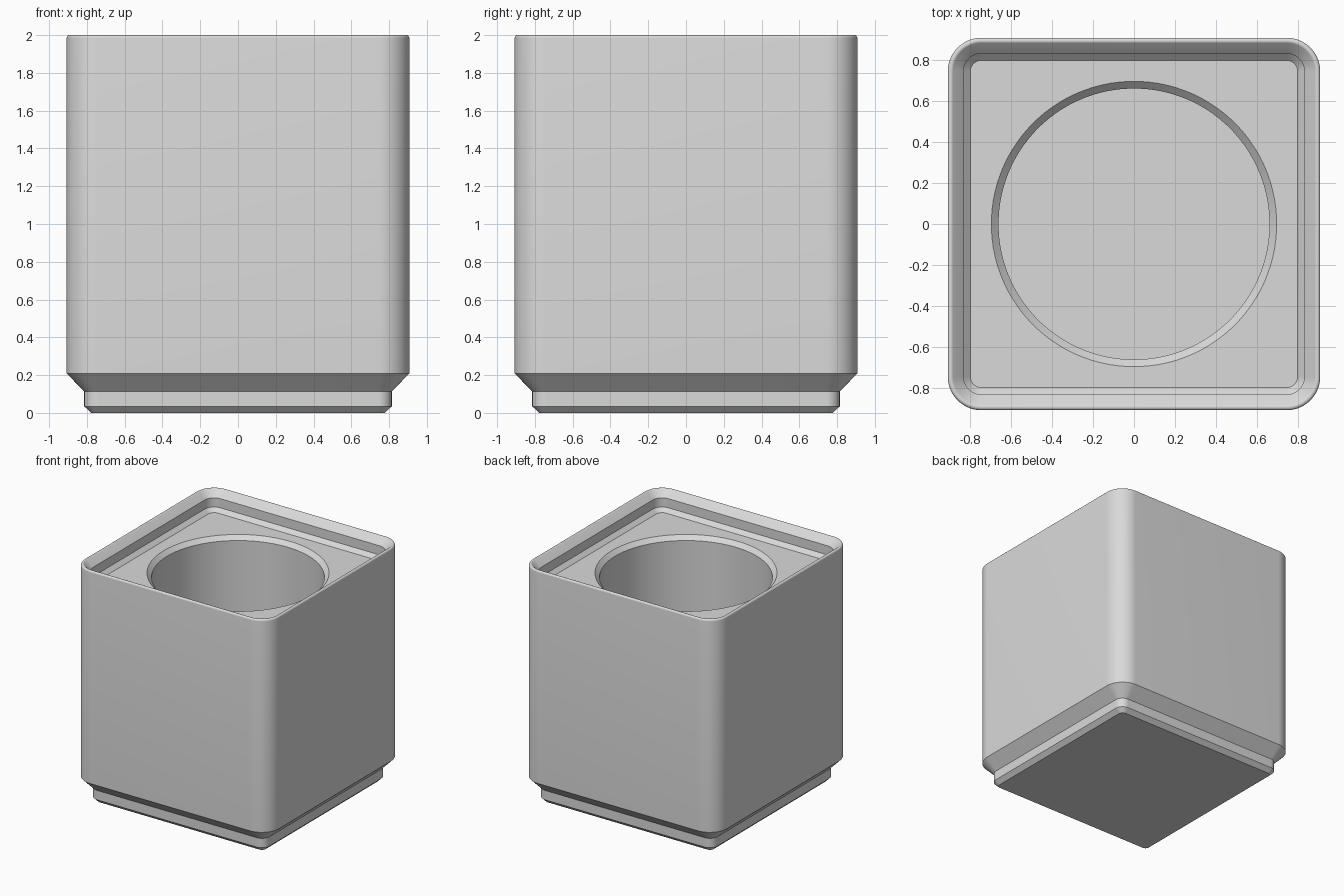
import bpy
import bmesh
from math import cos, sin, radians

cube = bpy.data.objects.get("Cube")
if cube:
    bpy.data.objects.remove(cube, do_unlink=True)

HALF, CORNER = 0.907, 0.164   # outer half width and corner radius
STEPS = 24                    # points per corner


def square_ring(half, z):
    """Rounded square whose corners stay concentric with the outer wall."""
    radius = CORNER - (HALF - half)
    centre = half - radius
    points = []
    for k in range(4):
        mid = radians(90 * k + 45)
        cx = centre if cos(mid) > 0 else -centre
        cy = centre if sin(mid) > 0 else -centre
        for j in range(STEPS):
            a = radians(90 * (k + j / (STEPS - 1)))
            points.append((cx + radius * cos(a), cy + radius * sin(a), z))
    return points


def circle_ring(radius, z):
    count = 4 * STEPS
    angles = [radians(360 * (i + 0.5) / count) for i in range(count)]
    return [(radius * cos(a), radius * sin(a), z) for a in angles]


# Stepped foot and straight outer wall
rings = [square_ring(h, z) for h, z in
         [(0.778, 0), (0.814, 0.035), (0.814, 0.114), (HALF, 0.208)]]

# Rounded top of the rim, turning from the wall into the inner slope
FILLET = 0.015
for i in range(9):
    a = radians(135 * i / 8)
    rings.append(square_ring(HALF - FILLET + FILLET * cos(a),
                             2 - FILLET + FILLET * sin(a)))

# Inner stacking lip down to the deck
rings += [square_ring(h, z) for h, z in
          [(0.83, 1.944), (0.83, 1.867), (0.797, 1.835)]]

# Chamfered round pocket
rings += [circle_ring(r, z) for r, z in
          [(0.695, 1.835), (0.66, 1.80), (0.66, 0.306)]]

# Loft the rings and cap both ends
bm = bmesh.new()
loops = [[bm.verts.new(p) for p in ring] for ring in rings]
for low, high in zip(loops, loops[1:]):
    for i in range(len(low)):
        j = (i + 1) % len(low)
        bm.faces.new((low[i], low[j], high[j], high[i]))
bm.faces.new(loops[0][::-1])
bm.faces.new(loops[-1])
bmesh.ops.recalc_face_normals(bm, faces=bm.faces)

mesh = bpy.data.meshes.new("storage_bin")
bm.to_mesh(mesh)
bm.free()
bin_body = bpy.data.objects.new("storage_bin", mesh)
bpy.context.collection.objects.link(bin_body)

# Plain grey material
grey = bpy.data.materials.new("light_grey")
grey.use_nodes = True
colour = (0.7, 0.7, 0.7, 1)
grey.diffuse_color = colour
for node in grey.node_tree.nodes:
    if node.type == 'BSDF_PRINCIPLED':
        node.inputs["Base Color"].default_value = colour
mesh.materials.append(grey)

# Smooth curves, crisp steps
bpy.ops.object.select_all(action='DESELECT')
bin_body.select_set(True)
bpy.context.view_layer.objects.active = bin_body
bpy.ops.object.shade_smooth_by_angle(angle=radians(30))
